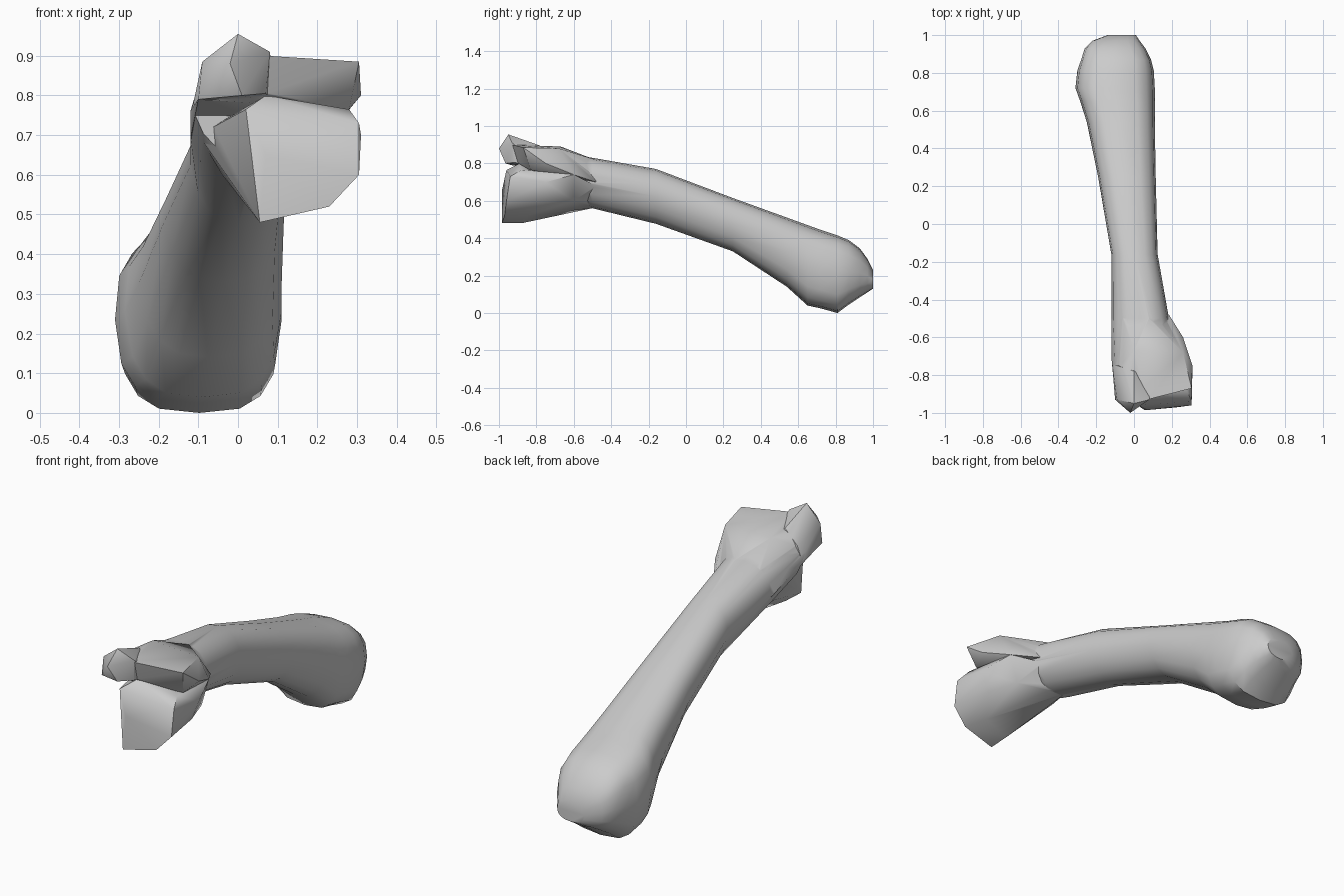
import bpy, bmesh, math

if "Cube" in bpy.data.objects:
    bpy.data.objects.remove(bpy.data.objects["Cube"])


def finish(bm, name):
    bmesh.ops.recalc_face_normals(bm, faces=bm.faces[:])
    mesh = bpy.data.meshes.new(name)
    bm.to_mesh(mesh)
    bm.free()
    ob = bpy.data.objects.new(name, mesh)
    bpy.context.collection.objects.link(ob)
    return ob


def hull(name, points):
    bm = bmesh.new()
    for p in points:
        bm.verts.new(p)
    res = bmesh.ops.convex_hull(bm, input=bm.verts[:])
    loose = [v for v in bm.verts if not v.link_faces]
    bmesh.ops.delete(bm, geom=loose, context='VERTS')
    return finish(bm, name)


def loft(name, sections, sides=16):
    # Rounded-box sections along y; the underside narrows by "taper"
    bm = bmesh.new()
    rings = []
    for y, x0, x1, z0, z1, n, taper in sections:
        ring = []
        for i in range(sides):
            a = 2 * math.pi * i / sides
            c, s = math.cos(a), math.sin(a)
            u = math.copysign(abs(c) ** (2 / n), c)
            w = math.copysign(abs(s) ** (2 / n), s)
            if w < 0:
                u *= 1 + taper * w
            ring.append(bm.verts.new(((x0 + x1) / 2 + u * (x1 - x0) / 2, y,
                                      (z0 + z1) / 2 + w * (z1 - z0) / 2)))
        rings.append(ring)
    for a, b in zip(rings, rings[1:]):
        for i in range(sides):
            j = (i + 1) % sides
            bm.faces.new((a[i], a[j], b[j], b[i]))
    bm.faces.new(rings[0])
    bm.faces.new(rings[-1])
    return finish(bm, name)


# Shaft with the rounded rear knuckle
bone = loft("bone", [
    (-.75, -.11, .20, .64, .87, 2.4, .2),
    (-.50, -.12, .185, .56, .83, 2.4, .25),
    (-.16, -.12, .125, .477, .77, 2.4, .2),
    (.25, -.19, .115, .33, .615, 2.6, .2),
    (.54, -.25, .11, .14, .51, 2.8, .15),
    (.65, -.285, .11, .04, .47, 3, .1),
    (.72, -.31, .11, .025, .445, 3, .05),
    (.81, -.30, .105, .0, .415, 3, .05),
    (.87, -.28, .09, .045, .39, 3, .05),
    (.93, -.26, .06, .085, .345, 2.8, 0),
    (.97, -.22, .03, .11, .29, 2.6, 0),
    (1.0, -.14, .01, .13, .23, 2.4, 0)])

# Pointed tip at the front top
tip = hull("front_tip", [
    (0, -.95, .955), (-.02, -1, .88), (-.09, -.93, .885), (-.1, -.93, .79),
    (.01, -.965, .80), (.08, -.93, .91), (.07, -.92, .805),
    (0, -.78, .895), (-.115, -.75, .77), (-.09, -.75, .84), (.1, -.75, .78)])

# Upper lobe of the front head
upper = hull("upper_lobe", [
    (-.09, -.92, .86), (-.1, -.92, .79), (.07, -.90, .805), (.07, -.93, .90),
    (.305, -.87, .885), (.28, -.83, .765), (.31, -.75, .80), (.26, -.68, .88),
    (0, -.67, .89), (.26, -.60, .74), (-.12, -.70, .76), (-.06, -.50, .81),
    (.185, -.48, .70), (-.12, -.50, .69), (.08, -.50, .825)])

# Lower lobe hanging beneath it
lower = hull("lower_lobe", [
    (.02, -.96, .765), (.07, -.985, .65), (.055, -.985, .48),
    (.23, -.97, .52), (.305, -.96, .60), (.305, -.94, .73), (.28, -.88, .765),
    (.07, -.89, .80), (.06, -.87, .482), (.20, -.85, .52), (.27, -.75, .60),
    (.31, -.75, .70), (.26, -.60, .74), (.22, -.60, .60), (.17, -.48, .68),
    (.02, -.48, .565), (-.04, -.65, .60), (-.1, -.65, .70)])

# Fuse the lobes into the shaft
for part in (upper, lower, tip):
    mod = bone.modifiers.new("join_" + part.name, 'BOOLEAN')
    mod.operation = 'UNION'
    mod.solver = 'EXACT'
    mod.object = part
    bpy.ops.object.select_all(action='DESELECT')
    bone.select_set(True)
    bpy.context.view_layer.objects.active = bone
    bpy.ops.object.modifier_apply(modifier=mod.name)
    bpy.data.objects.remove(part)

bpy.ops.object.shade_smooth_by_angle(angle=math.radians(45))
